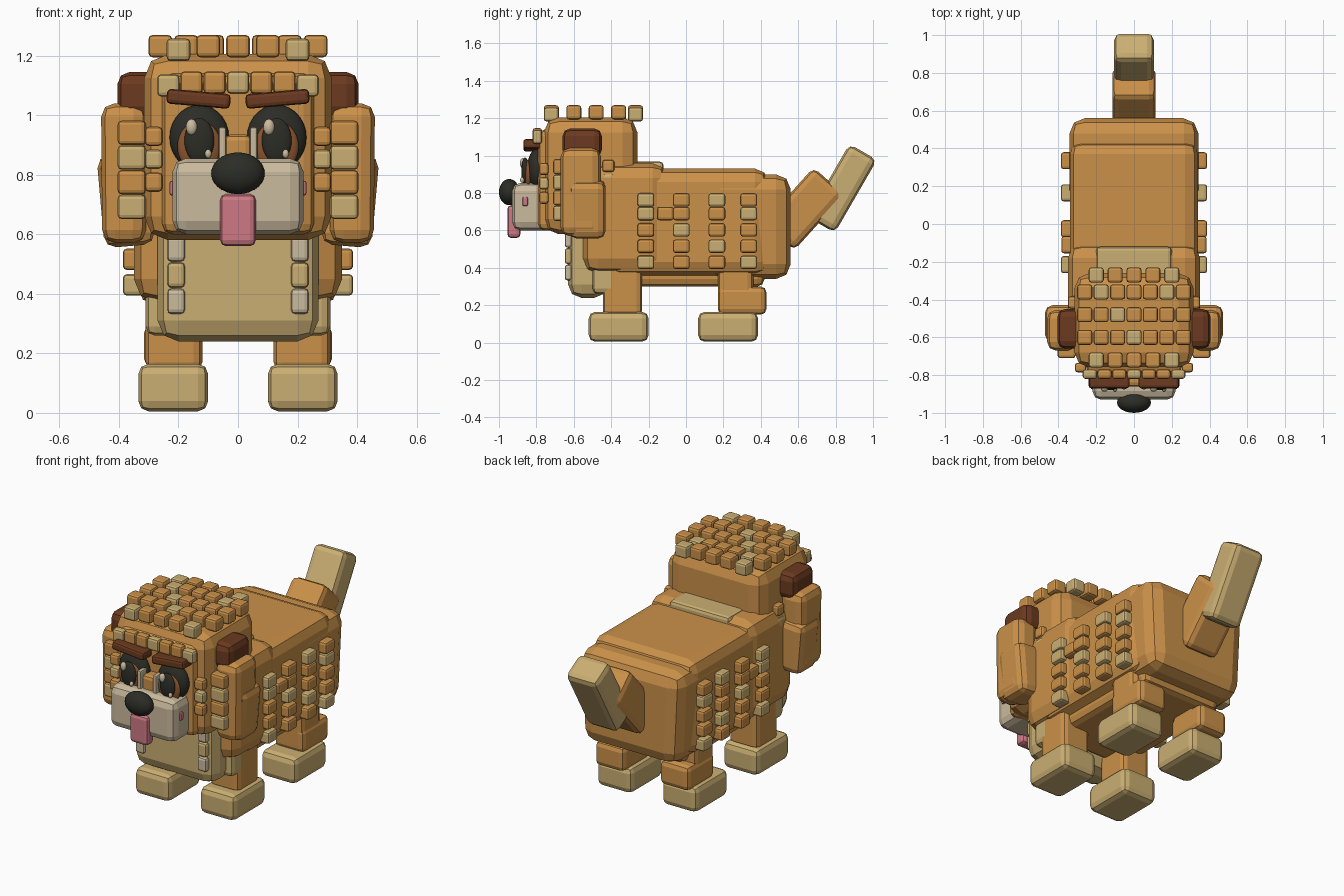
import bpy, bmesh, math
from mathutils import Matrix, Vector

if "Cube" in bpy.data.objects:
    bpy.data.objects.remove(bpy.data.objects["Cube"])


def material(name, rgb):
    m = bpy.data.materials.new(name)
    m.diffuse_color = (*rgb, 1)
    m.use_nodes = True
    m.node_tree.nodes["Principled BSDF"].inputs["Base Color"].default_value = m.diffuse_color
    return m


ORANGE = material("orange fur", (0.60, 0.285, 0.068))
CREAM = material("cream fur", (0.60, 0.43, 0.17))
PALE = material("pale muzzle", (0.60, 0.50, 0.34))
BROWN = material("dark brown", (0.15, 0.042, 0.014))
BLACK = material("near black", (0.026, 0.026, 0.02))
PINK = material("tongue pink", (0.62, 0.19, 0.23))
IRIS = material("iris brown", (0.26, 0.09, 0.026))


def finish(bm, name, mats, bevel=0, segments=2):
    me = bpy.data.meshes.new(name)
    bm.to_mesh(me)
    bm.free()
    ob = bpy.data.objects.new(name, me)
    bpy.context.collection.objects.link(ob)
    for m in mats:
        me.materials.append(m)
    if bevel:
        mod = ob.modifiers.new("bevel", 'BEVEL')
        mod.width, mod.segments = bevel, segments
        mod.limit_method = 'NONE'
    return ob


def box(name, x, y, z, mat, bevel=0.03, rot=(0, 0, 0), taper=1.0, segments=2):
    """Bevelled block from (min, max) ranges; taper scales the bottom width."""
    lo, hi = Vector((x[0], y[0], z[0])), Vector((x[1], y[1], z[1]))
    bm = bmesh.new()
    bmesh.ops.create_cube(bm, size=1)
    for v in bm.verts:
        if v.co.z < 0:
            v.co.x *= taper
        v.co = v.co * (hi - lo)
    ob = finish(bm, name, [mat], bevel, segments)
    ob.location = (lo + hi) / 2
    ob.rotation_euler = [math.radians(a) for a in rot]
    return ob


def pair(name, x, y, z, mat, bevel=0.03, rot=(0, 0, 0), taper=1.0):
    """Block on the +x side plus its mirrored twin."""
    box(name + "_right", x, y, z, mat, bevel, rot, taper)
    box(name + "_left", (-x[1], -x[0]), y, z, mat, bevel,
        (rot[0], -rot[1], -rot[2]), taper)


def blob(name, c, r, mat):
    """Smooth ellipsoid."""
    bm = bmesh.new()
    bmesh.ops.create_uvsphere(bm, u_segments=24, v_segments=14, radius=1)
    bmesh.ops.transform(bm, matrix=Matrix.Translation(c) @ Matrix.Diagonal((*r, 1)),
                        verts=bm.verts)
    for f in bm.faces:
        f.smooth = True
    return finish(bm, name, [mat])


KEY = {"o": 0, "c": 1, "p": 2}


def curls(name, items, size, bevel=0.014, mirror=False):
    """Many small blocks in one mesh; items are (x, y, z, colour key)."""
    bm = bmesh.new()
    for x, y, z, k in items:
        for s in ((1, -1) if mirror else (1,)):
            mat = Matrix.Translation((x * s, y, z)) @ Matrix.Diagonal((*size, 1))
            new = bmesh.ops.create_cube(bm, size=1, matrix=mat)["verts"]
            for f in {f for v in new for f in v.link_faces}:
                f.material_index = KEY[k]
    return finish(bm, name, [ORANGE, CREAM, PALE], bevel)


# Torso
box("torso", (-0.34, 0.34), (-0.42, 0.44), (0.36, 0.93), ORANGE, 0.07)
box("haunches", (-0.345, 0.345), (0.10, 0.56), (0.34, 0.90), ORANGE, 0.08, taper=0.92)
box("shoulders", (-0.35, 0.35), (-0.55, -0.10), (0.37, 0.96), ORANGE, 0.08)
box("belly", (-0.27, 0.27), (-0.42, 0.42), (0.30, 0.45), ORANGE, 0.04)
box("chest_bib", (-0.27, 0.27), (-0.63, -0.42), (0.24, 0.86), CREAM, 0.07)
box("neck_ruff", (-0.20, 0.20), (-0.34, -0.12), (0.86, 0.968), CREAM, 0.02)
pair("shoulder_fur", (0.16, 0.31), (-0.50, -0.37), (0.26, 0.46), CREAM, 0.03)

# Legs and paws
pair("front_leg", (0.12, 0.31), (-0.445, -0.235), (0.14, 0.42), ORANGE, 0.03)
pair("rear_thigh", (0.13, 0.31), (0.17, 0.36), (0.22, 0.44), ORANGE, 0.03)
pair("rear_shin", (0.12, 0.315), (0.17, 0.43), (0.15, 0.30), ORANGE, 0.03)
for label, y0 in (("front", -0.52), ("rear", 0.065)):
    pair(label + "_paw", (0.10, 0.335), (y0, y0 + 0.32), (0.005, 0.165), CREAM, 0.035)

# Tail
box("tail_base", (-0.115, 0.115), (0.43, 0.83), (0.605, 0.825), ORANGE, 0.035, (48, 0, 0))
box("tail_tip", (-0.105, 0.105), (0.61, 1.06), (0.74, 0.91), CREAM, 0.035, (60, 0, 0))

# Head
box("head", (-0.315, 0.315), (-0.76, -0.26), (0.58, 1.205), ORANGE, 0.08)
box("face", (-0.255, 0.255), (-0.79, -0.60), (0.60, 1.14), ORANGE, 0.035)
box("muzzle", (-0.22, 0.22), (-0.93, -0.70), (0.60, 0.855), PALE, 0.045)
box("nose_bridge", (-0.045, 0.045), (-0.86, -0.76), (0.80, 0.935), ORANGE, 0.02)
pair("bridge_side", (0.04, 0.065), (-0.875, -0.78), (0.84, 0.96), PALE, 0.008)
box("tongue", (-0.06, 0.06), (-0.955, -0.885), (0.56, 0.735), PINK, 0.02)
pair("cheek", (0.20, 0.23), (-0.875, -0.845), (0.73, 0.78), PINK, 0.008)
blob("nose", (0, -0.945, 0.805), (0.09, 0.055, 0.07), BLACK)
pair("eyebrow", (0.025, 0.24), (-0.87, -0.77), (1.03, 1.08), BROWN, 0.014, (0, -5, 0))

# Eyes, with highlights set toward the same side
for side, ex in (("right", 0.13), ("left", -0.13)):
    blob("eye_" + side, (ex, -0.80, 0.925), (0.10, 0.05, 0.11), BLACK)
    blob("iris_" + side, (ex, -0.843, 0.895), (0.074, 0.02, 0.085), IRIS)
    blob("pupil_" + side, (ex, -0.86, 0.915), (0.05, 0.02, 0.075), BLACK)
    blob("glint_" + side, (ex - 0.026, -0.872, 0.96), (0.019, 0.016, 0.027), PALE)
    blob("small_glint_" + side, (ex + 0.03, -0.875, 0.87), (0.011, 0.012, 0.015), PALE)

# Ears
pair("ear_root", (0.27, 0.405), (-0.66, -0.45), (0.99, 1.145), BROWN, 0.04)
pair("ear_upper", (0.305, 0.46), (-0.67, -0.455), (0.57, 1.04), ORANGE, 0.045, taper=0.95)
pair("ear_lower", (0.29, 0.462), (-0.625, -0.43), (0.56, 0.87), ORANGE, 0.04, (0, 5, 0))

# Curls on top of the head
top = []
for y, pattern, step in ((-0.27, "coooc", 0.10), (-0.36, "ocoooco", 0.087),
                         (-0.48, "oocoooo", 0.087), (-0.60, "ooocooo", 0.087),
                         (-0.72, "coooc", 0.10)):
    half = (len(pattern) - 1) / 2
    for i, k in enumerate(pattern):
        top.append(((i - half) * step, y, 1.22 if k == "c" else 1.232, k))
curls("crown_curls", top, (0.08, 0.08, 0.075))

# Fringe, ear and cheek curls
curls("fringe_curls", [((i - 3) * 0.078, -0.795, 1.10 if i in (0, 6) else 1.11, k)
                       for i, k in enumerate("coocooc")], (0.075, 0.05, 0.075))
curls("ear_curls", [(0.357, -0.675, 0.692 + i * 0.083, k) for i, k in enumerate("coco")],
      (0.095, 0.07, 0.082), mirror=True)
curls("cheek_curls", [(0.283, -0.76, 0.775 + i * 0.077, k) for i, k in enumerate("oco")],
      (0.06, 0.05, 0.065), mirror=True)
curls("nape_curls", [(0.32, -0.415, 0.87 + i * 0.075, k) for i, k in enumerate("co")],
      (0.06, 0.065, 0.065), mirror=True)
curls("bib_curls", [(0.208, -0.628, 0.375 + i * 0.088, k) for i, k in enumerate("pcp")],
      (0.06, 0.04, 0.085), mirror=True)

# Curls along the flanks
flank = [(0.35, -0.11, 0.69, "o")]
for y, pattern in ((-0.215, "coocc"), (-0.025, "oocoo"), (0.165, "ocooc"), (0.335, "coOco".lower())):
    for z, k in zip((0.43, 0.516, 0.603, 0.69, 0.763), pattern):
        flank.append((0.352, y, z, k))
curls("flank_curls", flank, (0.07, 0.09, 0.072), mirror=True)
